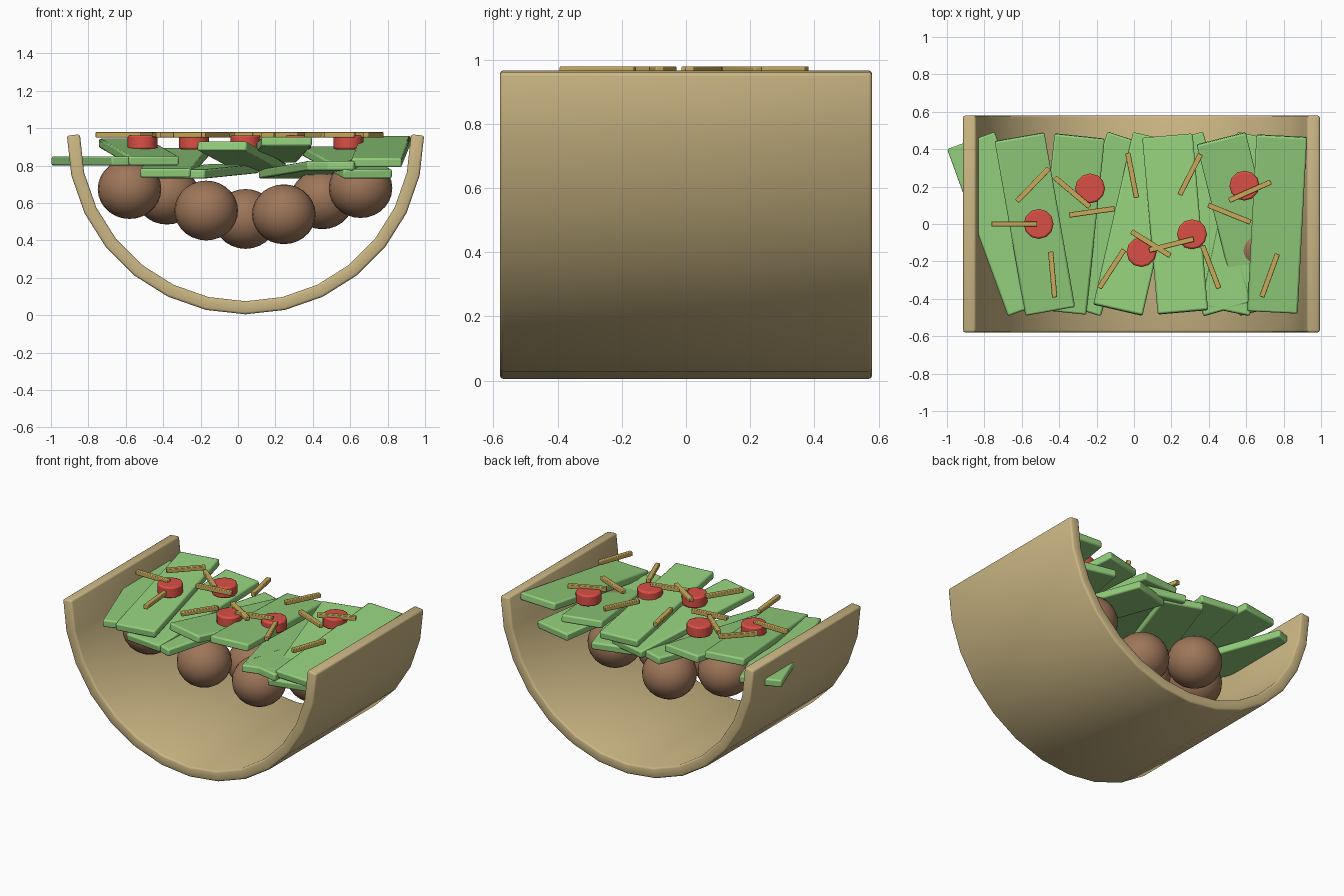
import bpy, bmesh
from math import sin, cos, pi, radians, asin

if "Cube" in bpy.data.objects:
    bpy.data.objects.remove(bpy.data.objects["Cube"], do_unlink=True)


def material(name, rgb):
    m = bpy.data.materials.new(name)
    m.use_nodes = True
    m.diffuse_color = (*rgb, 1)
    bsdf = m.node_tree.nodes["Principled BSDF"]
    bsdf.inputs["Base Color"].default_value = (*rgb, 1)
    bsdf.inputs["Roughness"].default_value = 0.7
    return m


TAN = material("shell tan", (0.60, 0.47, 0.23))
BROWN = material("meat brown", (0.34, 0.18, 0.10))
GREEN = material("lettuce green", (0.29, 0.62, 0.20))
RED = material("tomato red", (0.70, 0.08, 0.06))
YELLOW = material("cheese yellow", (0.58, 0.40, 0.10))


def finish(ob, name, mat, bevel=0):
    """Name, colour, bevel and smooth an object."""
    ob.name = ob.data.name = name
    ob.data.materials.append(mat)
    if bevel:
        mod = ob.modifiers.new("soft edges", "BEVEL")
        mod.width = bevel
        mod.segments = 2
        mod.limit_method = "ANGLE"
    bpy.ops.object.select_all(action="DESELECT")
    ob.select_set(True)
    bpy.context.view_layer.objects.active = ob
    bpy.ops.object.shade_smooth_by_angle(angle=radians(35))


def from_bmesh(bm, name):
    """Turn a bmesh into a linked object."""
    me = bpy.data.meshes.new(name)
    bm.to_mesh(me)
    bm.free()
    ob = bpy.data.objects.new(name, me)
    bpy.context.collection.objects.link(ob)
    return ob


def slab(name, mat, size, loc, rot, bevel):
    """Bevelled box of a given size."""
    bm = bmesh.new()
    bmesh.ops.create_cube(bm, size=1)
    bmesh.ops.scale(bm, vec=size, verts=bm.verts)
    ob = from_bmesh(bm, name)
    ob.location, ob.rotation_euler = loc, rot
    finish(ob, name, mat, bevel)


# Half-round shell: an arc swept along y, thickened inward
RADIUS, HALF, STEPS, MID = 0.955, 0.58, 14, 0.04
bm = bmesh.new()
rows = []
for i in range(STEPS + 1):
    a = pi + pi * i / STEPS
    x, z = MID + RADIUS * cos(a), 0.96 + RADIUS * sin(a)
    rows.append([bm.verts.new((x, y, z)) for y in (-HALF, HALF)])
for (a, b), (c, d) in zip(rows, rows[1:]):
    bm.faces.new((a, b, d, c))
shell = from_bmesh(bm, "shell")
solid = shell.modifiers.new("thickness", "SOLIDIFY")
solid.thickness = 0.07
solid.offset = -1
finish(shell, "shell", TAN, 0.012)

# Meat balls, staggered front and back
balls = [(-0.58, 0.675), (-0.38, 0.645), (-0.17, 0.56), (0.04, 0.515),
         (0.245, 0.54), (0.45, 0.62), (0.655, 0.68)]
for i, (x, z) in enumerate(balls):
    y = 0.12 if i % 2 else -0.12
    bpy.ops.mesh.primitive_uv_sphere_add(segments=24, ring_count=14, radius=0.17,
                                         location=(x, y, z))
    ball = bpy.context.object
    ball.scale.z = 0.94
    finish(ball, f"meat_ball_{i + 1}", BROWN)

# Lettuce leaves: x, front height, back height, yaw in degrees
LENGTH = 0.95
leaves = [(-0.71, 0.825, 0.825, 20), (-0.53, 0.825, 0.92, 10),
          (-0.34, 0.76, 0.87, -6), (-0.16, 0.755, 0.785, -18),
          (0.02, 0.905, 0.79, -13), (0.22, 0.93, 0.84, 5),
          (0.37, 0.80, 0.755, 16), (0.58, 0.755, 0.88, 14),
          (0.585, 0.80, 0.76, -12), (0.765, 0.815, 0.935, -3)]
for i, (x, front, back, yaw) in enumerate(leaves):
    pitch = asin((back - front) / LENGTH)
    slab(f"lettuce_leaf_{i + 1}", GREEN, (0.27, LENGTH, 0.05),
         (x, 0, (front + back) / 2), (pitch, 0, radians(yaw)), 0.01)

# Tomato pieces
tomatoes = [(-0.51, 0.0), (-0.235, 0.19), (0.04, -0.15), (0.31, -0.055), (0.59, 0.205)]
for i, (x, y) in enumerate(tomatoes):
    bpy.ops.mesh.primitive_cylinder_add(vertices=12, radius=0.08, depth=0.075,
                                        location=(x, y, 0.925))
    finish(bpy.context.object, f"tomato_{i + 1}", RED, 0.01)

# Cheese shreds: x, y, yaw in degrees
shreds = [(-0.54, 0.21, 46), (-0.64, 0.0, 0), (-0.33, 0.17, -40), (-0.225, 0.065, 8),
          (-0.01, 0.26, -79), (0.30, 0.265, 63), (0.62, 0.175, 24), (0.51, 0.055, -22),
          (0.09, -0.105, -32), (0.20, -0.11, 14), (-0.12, -0.24, 57),
          (0.41, -0.23, -69), (-0.435, -0.27, -85), (0.725, -0.275, 70)]
for i, (x, y, yaw) in enumerate(shreds):
    slab(f"cheese_shred_{i + 1}", YELLOW, (0.245, 0.028, 0.028),
         (x, y, 0.965), (0, 0, radians(yaw)), 0.004)
